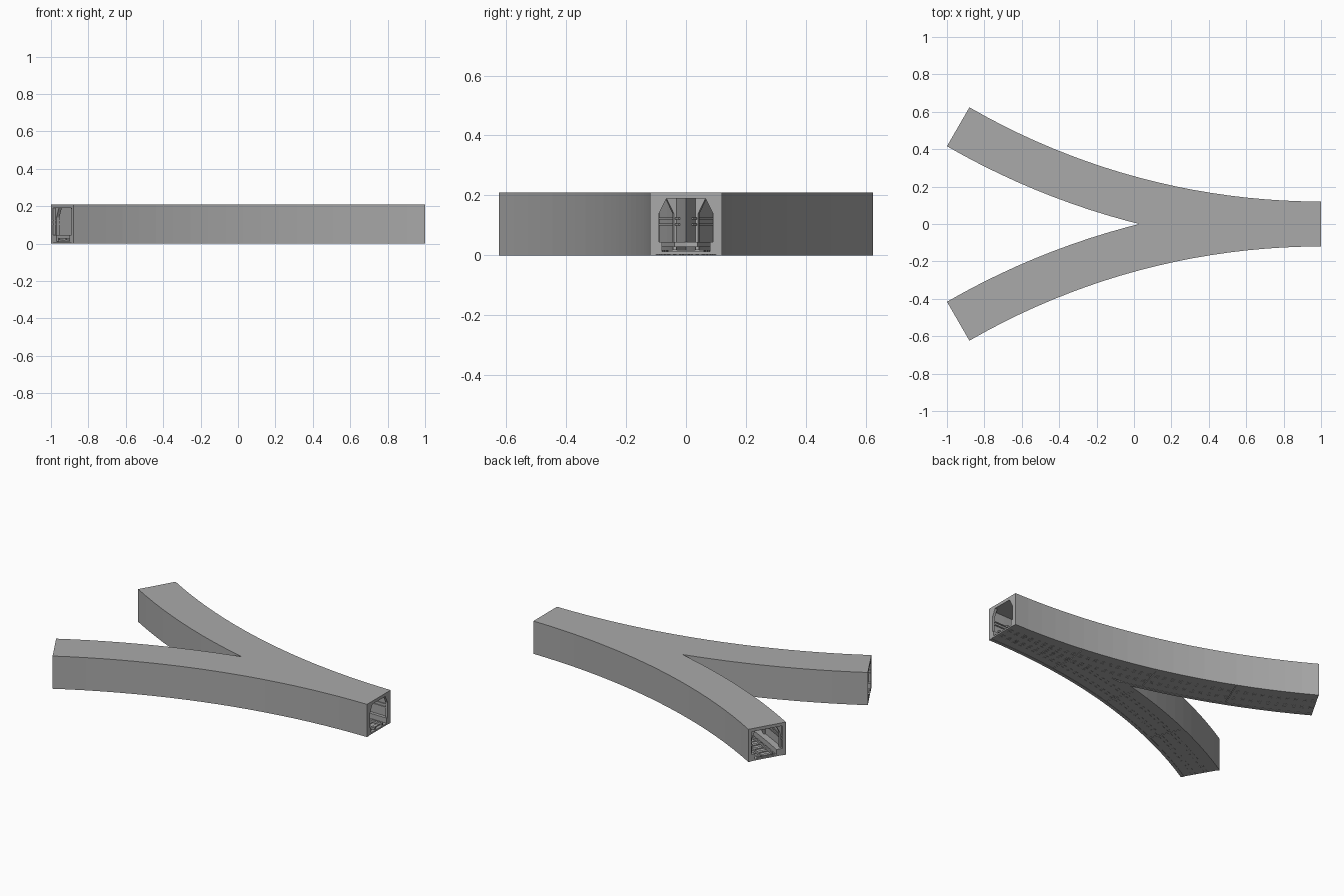
import bpy
import bmesh
from math import sin, cos, acos, radians, degrees

cube = bpy.data.objects.get("Cube")
if cube:
    bpy.data.objects.remove(cube)

R, HALF, WALL, TOP = 3.88, 0.12, 0.02, 0.21   # bend radius and tunnel section
END, STEP = 30.0, 1.5                         # sweep angle and facet size
CEIL, FLOOR = TOP - WALL, 0.012
CROTCH = degrees(acos(R / (R + HALF)))        # where the outer faces meet
INNER = degrees(acos(R / (R + HALF - WALL)))  # where the inner faces meet


def material(name, value):
    m = bpy.data.materials.new(name)
    m.use_nodes = True
    m.diffuse_color = (value, value, value, 1)
    m.node_tree.nodes["Principled BSDF"].inputs["Base Color"].default_value = (value, value, value, 1)
    return m


concrete = material("concrete grey", 0.4)


def rect(o0, o1, z0, z1):
    return [(o0, z0), (o1, z0), (o1, z1), (o0, z1)]


def sweep(bm, profile, a=0.0, b=END, clamp=False):
    """Sweep an (offset, z) profile round the bend; clamp trims it at y = 0."""
    angles = {a, b} | {i * STEP for i in range(int(END / STEP) + 1) if a < i * STEP < b}
    if a < CROTCH < b:
        angles.add(CROTCH)
    rings = []
    for t in sorted(angles):
        s, c = sin(radians(t)), cos(radians(t))
        ring = []
        for o, z in profile:
            r = min(R + o, R / c) if clamp else R + o
            ring.append(bm.verts.new((1 - r * s, R - r * c, z)))
        rings.append(ring)
    n = len(profile)
    faces = [bm.faces.new(rings[0]), bm.faces.new(rings[-1][::-1])]
    for p, q in zip(rings, rings[1:]):
        for i in range(n):
            j = (i + 1) % n
            faces.append(bm.faces.new((p[i], q[i], q[j], p[j])))
    bmesh.ops.recalc_face_normals(bm, faces=faces)
    if clamp:   # open the seam so the mirrored halves join
        seam = [f for f in faces if all(abs(v.co.y) < 1e-5 for v in f.verts)]
        bmesh.ops.delete(bm, geom=seam, context="FACES")


def finish(name, bm):
    mesh = bpy.data.meshes.new(name)
    bm.to_mesh(mesh)
    bm.free()
    mesh.materials.append(concrete)
    ob = bpy.data.objects.new(name, mesh)
    bpy.context.collection.objects.link(ob)
    mirror = ob.modifiers.new("Mirror", "MIRROR")
    mirror.use_axis = (False, True, False)
    mirror.merge_threshold = 0.0001


def part(name, sweeps):
    bm = bmesh.new()
    for args in sweeps:
        sweep(bm, *args)
    finish(name, bm)


# Shell: roof, side walls and a floor cast in four slabs
part("roof", [(rect(-HALF, HALF, CEIL, TOP), 0.0, END, True)])
part("outer_wall", [(rect(-HALF, WALL - HALF, 0, CEIL),)])
part("fork_wall", [(rect(HALF - WALL, HALF, 0, CEIL), INNER, END, True)])
SLAB, GAP = END / 4, 0.03
part("floor_slabs", [(rect(WALL - HALF, HALF - WALL, 0.002, FLOOR),
                      i * SLAB + (GAP if i else 0), (i + 1) * SLAB - (GAP if i < 3 else 0), True)
                     for i in range(4)])

# Raised walkway along the fork wall and a narrow kerb along the outer wall
part("walkway", [(rect(0.06, HALF - WALL, FLOOR, 0.045), INNER, END, True)])
part("kerb", [(rect(WALL - HALF, -0.08, FLOOR, 0.045),)])

# Track: two rails on sleepers, with clips showing under the floor
part("rails", [(rect(o - 0.004, o + 0.004, 0.018, 0.03),) for o in (-0.04, 0.035)])
SLEEPERS = [0.3 + i * 0.75 for i in range(40)]
part("sleepers", [(rect(-0.06, 0.055, FLOOR, 0.018), t, t + 0.3) for t in SLEEPERS])
part("rail_clips", [(rect(o - 0.003, o + 0.003, 0.0, 0.002), t, t + 0.3)
                    for t in SLEEPERS for o in (-0.05, -0.03, 0.025, 0.045)])

# Wall ribs with sloping brackets under the roof
ribs, brackets = [], []
for i in range(11):
    t = i * 2.95
    if t > END - 0.3:
        t = END - 0.3
    for side in (-1, 1):
        if side > 0 and t < INNER + 0.5:
            continue
        w = side * (HALF - WALL)
        ribs.append((rect(w - side * 0.01, w, 0.045, CEIL), t, t + 0.25))
        brackets.append(([(w - side * 0.01, 0.14), (w - side * 0.035, CEIL),
                          (w - side * 0.01, CEIL)], t, t + 0.25))
part("wall_ribs", ribs)
part("roof_brackets", brackets)

# Cable runs along both walls
part("outer_cables", [(rect(-0.1, -0.094, z, z + 0.006),) for z in (0.10, 0.12)])
part("fork_cables", [(rect(0.094, 0.1, z, z + 0.006), CROTCH, END) for z in (0.10, 0.12)])
